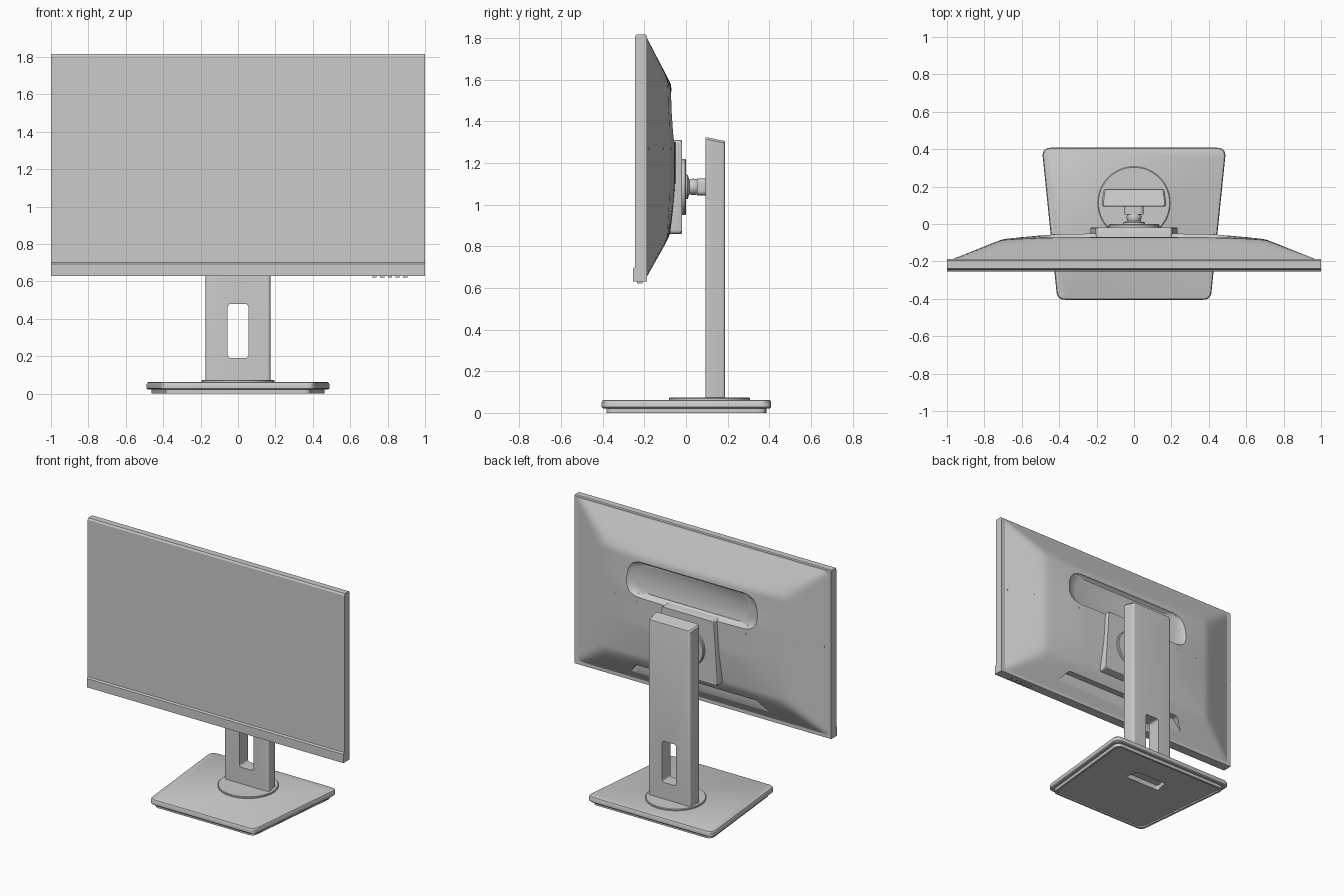
import bpy, bmesh, math
from mathutils import Vector

if "Cube" in bpy.data.objects:
    bpy.data.objects.remove(bpy.data.objects["Cube"])


def loft(name, loops):
    """Closed solid through equal-length loops of 3D points, capped at both ends."""
    bm = bmesh.new()
    rows = [[bm.verts.new(p) for p in loop] for loop in loops]
    n = len(rows[0])
    for a, b in zip(rows, rows[1:]):
        for i in range(n):
            j = (i + 1) % n
            bm.faces.new((a[i], a[j], b[j], b[i]))
    bm.faces.new(rows[0])
    bm.faces.new(rows[-1])
    bmesh.ops.recalc_face_normals(bm, faces=bm.faces)
    me = bpy.data.meshes.new(name)
    bm.to_mesh(me)
    bm.free()
    ob = bpy.data.objects.new(name, me)
    bpy.context.collection.objects.link(ob)
    return ob


def rounded(pts, r, n=6):
    """2D polygon with filleted corners."""
    out = []
    for i, p in enumerate(pts):
        p, a, b = Vector(p), Vector(pts[i - 1]), Vector(pts[(i + 1) % len(pts)])
        u, v = (a - p).normalized(), (b - p).normalized()
        length = r / math.tan(u.angle(v) / 2)
        for k in range(n + 1):
            t = k / n
            out.append(p + u * length * (1 - t) ** 2 + v * length * t ** 2)
    return out


def trapezoid(w0, z0, w1, z1):
    return [(-w0, z0), (w0, z0), (w1, z1), (-w1, z1)]


def along_y(pts, y, s=1.0, cz=0.0):
    """Place an (x, z) outline at depth y, scaled about height cz."""
    return [(p[0] * s, y, cz + (p[1] - cz) * s) for p in pts]


def circle(r, cz, n=48):
    return [(r * math.cos(2 * math.pi * i / n), cz + r * math.sin(2 * math.pi * i / n)) for i in range(n)]


def cut(ob, cutter):
    cutter.hide_render = True
    mod = ob.modifiers.new("cut", 'BOOLEAN')
    mod.object, mod.operation, mod.solver = cutter, 'DIFFERENCE', 'EXACT'
    bpy.context.view_layer.objects.active = ob
    bpy.ops.object.modifier_apply(modifier=mod.name)
    bpy.data.objects.remove(cutter)


def interp(pts, t):
    for (a, fa), (b, fb) in zip(pts, pts[1:]):
        if t <= b:
            return fa + (fb - fa) * (t - a) / (b - a)
    return pts[-1][1]


# Display slab with thicker chin
side = [(-.255, .63), (-.255, .692), (-.245, .70), (-.245, 1.805), (-.238, 1.817),
        (-.194, 1.817), (-.188, 1.811), (-.188, .63)]
loft("display_panel", [[(x, y, z) for y, z in side] for x in (-1, 1)])

# Domed back shell: depth falls off towards all four edges
DX = [(0, .16), (.4, .146), (.7, .11), (.975, 0)]
DZ = [(.65, 0), (.81, .09), (.86, .115), (1.1, .15), (1.33, .15), (1.45, .13), (1.575, .12), (1.805, 0)]


def shell_y(x, z):
    a, b = max(interp(DX, abs(x)), 1e-4), max(interp(DZ, z), 1e-4)
    return -.19 + (a ** -8 + b ** -8) ** -.125


xs = [-.975 + 1.95 * i / 80 for i in range(81)]
zs = [.65 + 1.155 * i / 56 for i in range(57)]
shell = loft("back_shell", [[(x, shell_y(x, z), z) for x in xs] + [(.975, -.2, z), (-.975, -.2, z)] for z in zs])

# Grip recess and port bay in the shell
pill = rounded(trapezoid(.53, 1.30, .53, 1.55), .12, 10)
cut(shell, loft("grip_cutter", [along_y(pill, y, s, 1.425) for y, s in
                                ((.1, 1.04), (-.05, 1), (-.08, .93), (-.095, .82))]))
bay = rounded([(-.54, .55), (.54, .55), (.53, .72), (.47, .79), (-.47, .79), (-.53, .72)], .03)
cut(shell, loft("bay_cutter", [along_y(bay, y) for y in (.1, -.155)]))

# Row of small screw caps across the back
for i, x in enumerate((-.98 + .0, -.8, -.62, -.44, .44, .62, .8, .98)):
    x *= .97
    y = shell_y(x, 1.27)
    loft(f"screw_cap_{i}", [along_y([(x + p[0], p[1]) for p in circle(.005, 1.27, 8)], d)
                            for d in (y - .005, y + .002)])

# Control buttons under the chin
for i in range(5):
    x = .73 + i * .041
    loft(f"button_{i}", [[(x - .011, -.235, z), (x + .011, -.235, z), (x + .011, -.21, z), (x - .011, -.21, z)]
                         for z in (.622, .635)])

# Mounting plate, swivel disc, ball joint and arm
plate = rounded(trapezoid(.235, .86, .205, 1.31), .02)
loft("mount_plate", [along_y(plate, y, s, 1.085) for y, s in ((-.09, 1), (-.025, 1), (-.019, .985))])
loft("swivel_disc", [along_y(circle(r, 1.085), y) for y, r in ((-.03, .135), (-.005, .135), (0, .13))])
joint = [(-.005, .06), (.008, .058), (.016, .035)]
joint += [(.036 - .04 * math.cos(a), .04 * math.sin(a)) for a in (1.2, 1.57, 2.0, 2.4)]
loft("ball_joint", [along_y(circle(r, 1.085, 32), y) for y, r in joint])
arm = rounded(trapezoid(.052, 1.045, .052, 1.125), .025)
loft("mount_arm", [along_y(arm, y) for y in (.052, .11)])

# Stand column with slanted top and cable slot
plan = rounded([(-.175, .093), (.175, .093), (.162, .188), (-.162, .188)], .018)


def column_ring(z, slope, s):
    return [(p[0] * s, .14 + (p[1] - .14) * s, z - slope * (p[1] - .14)) for p in plan]


column = loft("stand_column", [column_ring(.06, 0, 1), column_ring(1.305, .2, 1), column_ring(1.315, .2, .95)])
slot = rounded(trapezoid(.055, .19, .055, .48), .02)
cut(column, loft("slot_cutter", [along_y(slot, y) for y in (0, .3)]))

# Turntable disc on the base
loft("turntable", [[(x, y + .113, z) for x, y in circle(r, 0, 64)]
                   for z, r in ((.055, .194), (.07, .194), (.074, .19))])

# Base plate: recessed underside, inset foot, rounded top slab
foot = rounded(trapezoid(.41, -.405, .493, .408), .045)
layers = ((.01, .91), (.0, .91), (.0, .945), (.022, .945), (.022, .985), (.028, 1), (.052, 1), (.06, .99), (.063, .975))
base = loft("base_plate", [[(p[0] * s, p[1] * s, z) for p in foot] for z, s in layers])
hollow = rounded(trapezoid(.14, .08, .12, .18), .012)
cut(base, loft("hollow_cutter", [[(p[0], p[1], z) for p in hollow] for z in (-.05, .045)]))

# Smooth shading with sharp edges kept
bpy.ops.object.select_all(action='DESELECT')
for ob in bpy.context.scene.objects:
    ob.select_set(True)
    bpy.context.view_layer.objects.active = ob
bpy.ops.object.shade_smooth_by_angle(angle=math.radians(30))
